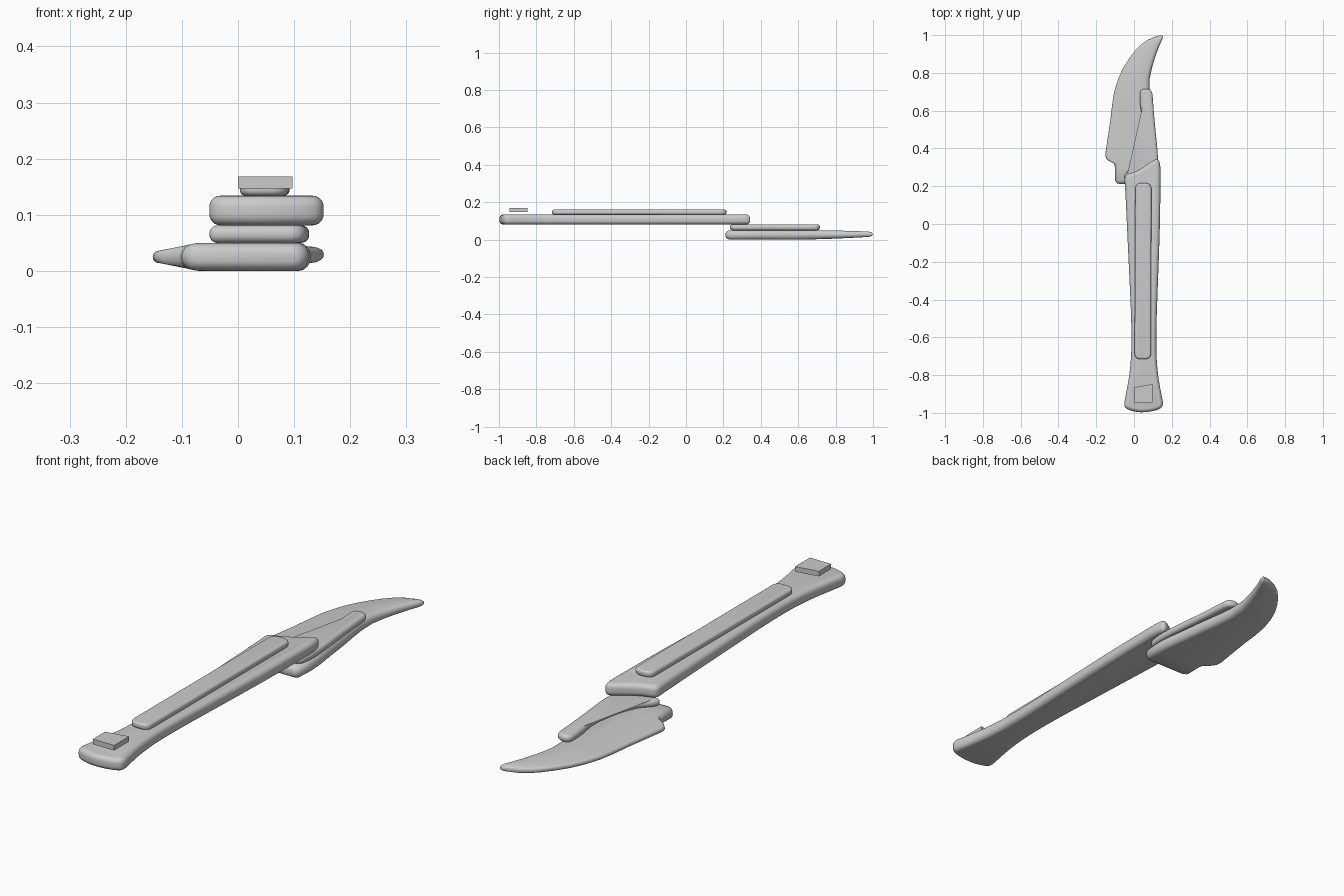
import bpy, bmesh, math
from mathutils import Vector


def finish(name, bm, angle=35):
    bmesh.ops.recalc_face_normals(bm, faces=bm.faces)
    me = bpy.data.meshes.new(name)
    bm.to_mesh(me)
    bm.free()
    for p in me.polygons:
        p.use_smooth = True
    me.set_sharp_from_angle(angle=math.radians(angle))
    ob = bpy.data.objects.new(name, me)
    bpy.context.collection.objects.link(ob)
    return ob


def loft(name, rings, angle=35):
    bm = bmesh.new()
    vs = [[bm.verts.new(p) for p in r] for r in rings]
    n = len(vs[0])
    for a, b in zip(vs, vs[1:]):
        for i in range(n):
            j = (i + 1) % n
            bm.faces.new((a[i], a[j], b[j], b[i]))
    bm.faces.new(vs[0])
    bm.faces.new(vs[-1])
    return finish(name, bm, angle)


def rounded_outline(pts, steps=8):
    """Each point is (x, y) for a gentle bend or (x, y, trim) for a corner."""
    out = []
    n = len(pts)
    for i in range(n):
        p = Vector(pts[i][:2])
        trim = pts[i][2] if len(pts[i]) > 2 else 0.15
        ends = []
        for q in (pts[i - 1], pts[(i + 1) % n]):
            d = Vector(q[:2]) - p
            ends.append(p + d.normalized() * min(trim, d.length * 0.49))
        for k in range(steps + 1):
            t = k / steps
            out.append(ends[0] * (1 - t) ** 2 + p * 2 * t * (1 - t) + ends[1] * t * t)
    return out


def plate(name, pts, z0, z1, r):
    """Flat plate with rounded rims; outline is counter-clockwise."""
    line = rounded_outline(pts)
    n = len(line)
    normals = []
    for i in range(n):
        d = (line[(i + 1) % n] - line[i - 1]).normalized()
        normals.append(Vector((-d.y, d.x)))
    profile = [(r * (1 - math.cos(a)), z0 + r * (1 - math.sin(a)))
               for a in (math.pi / 2 * (1 - k / 6) for k in range(7))]
    profile = [(r - r * math.sin(k * math.pi / 12), z0 + r - r * math.cos(k * math.pi / 12))
               for k in range(7)]
    profile += [(o, z0 + z1 - z) for o, z in reversed(profile)]
    rings = [[(*(p + m * o), z) for p, m in zip(line, normals)] for o, z in profile]
    return loft(name, rings)


# Blade: sections along y as (y, left x, right x, edge thickness, spine thickness, bevel width)
stations = [
    (0.212, -0.075, 0.105, 0.018, 0.018, 0.01), (0.216, -0.09, 0.115, 0.036, 0.036, 0.01),
    (0.23, -0.101, 0.126, 0.048, 0.05, 0.01), (0.30, -0.101, 0.13, 0.048, 0.05, 0.01),
    (0.32, -0.106, 0.129, 0.044, 0.05, 0.02), (0.335, -0.135, 0.128, 0.03, 0.05, 0.05),
    (0.35, -0.149, 0.127, 0.023, 0.05, 0.07), (0.37, -0.152, 0.125, 0.022, 0.05, 0.08),
    (0.45, -0.14, 0.114, 0.022, 0.05, 0.09), (0.55, -0.125, 0.102, 0.022, 0.05, 0.09),
    (0.63, -0.116, 0.09, 0.022, 0.05, 0.09), (0.70, -0.105, 0.082, 0.022, 0.048, 0.08),
    (0.77, -0.083, 0.083, 0.022, 0.045, 0.08), (0.83, -0.055, 0.096, 0.022, 0.041, 0.07),
    (0.88, -0.023, 0.111, 0.022, 0.037, 0.06), (0.92, 0.008, 0.125, 0.022, 0.034, 0.05),
    (0.95, 0.037, 0.137, 0.022, 0.031, 0.04), (0.975, 0.073, 0.149, 0.021, 0.028, 0.03),
    (0.99, 0.108, 0.153, 0.018, 0.022, 0.015), (0.998, 0.133, 0.149, 0.008, 0.01, 0.005)]


def blade_ring(y, xl, xr, te, ts, w):
    z = 0.025 + 0.004 * max(0, (y - 0.6) / 0.4)
    rl = min(te / 2, (xr - xl) * 0.25)
    rr = min(ts / 2, 0.022, (xr - xl) * 0.25)
    w = max(w, rl + 0.002)
    ring = []
    for k in range(9):                       # rounded cutting edge
        a = math.pi / 2 + math.pi * k / 8
        ring.append((xl + rl + rl * math.cos(a), y, z + te / 2 * math.sin(a)))
    ring.append((min(xl + rl + w, xr - rr - 0.001), y, z - ts / 2))
    for k in range(9):                       # rounded spine
        a = -math.pi / 2 + math.pi * k / 8
        ring.append((xr - rr + rr * math.cos(a), y, z + ts / 2 * math.sin(a)))
    ring.append((min(xl + rl + w, xr - rr - 0.001), y, z + ts / 2))
    return ring


loft("blade", [blade_ring(*s) for s in stations], 50)

# Bolster strip lying on the blade
plate("bolster", [
    (-0.055, 0.235, 0.03), (0.118, 0.235, 0.03), (0.131, 0.33), (0.108, 0.55),
    (0.096, 0.716, 0.035), (0.03, 0.716, 0.035), (0.032, 0.62), (0.052, 0.53),
    (0.032, 0.40), (0.0, 0.31), (-0.045, 0.27, 0.03)], 0.05, 0.081, 0.014)

# Handle with flared butt
plate("handle", [
    (0.035, -1.0), (0.12, -0.988), (0.157, -0.965, 0.03), (0.122, -0.78), (0.116, -0.6),
    (0.138, 0.0), (0.141, 0.31, 0.05), (0.127, 0.352, 0.03), (0.07, 0.315),
    (0.015, 0.278), (-0.052, 0.26, 0.03), (-0.046, 0.18), (-0.012, -0.55),
    (-0.016, -0.76), (-0.055, -0.965, 0.03), (-0.03, -0.985)], 0.081, 0.134, 0.02)

# Raised inlay on the handle
plate("grip_inlay", [
    (0.003, -0.716, 0.035), (0.09, -0.716, 0.035), (0.092, 0.217, 0.035),
    (0.007, 0.217, 0.035)], 0.134, 0.16, 0.01)

# Small sharp-edged block above the butt
block = [(0.0, -0.945), (0.097, -0.945), (0.097, -0.848), (0.0, -0.865)]
loft("butt_block", [[(x, y, z) for x, y in block] for z in (0.147, 0.168)])
